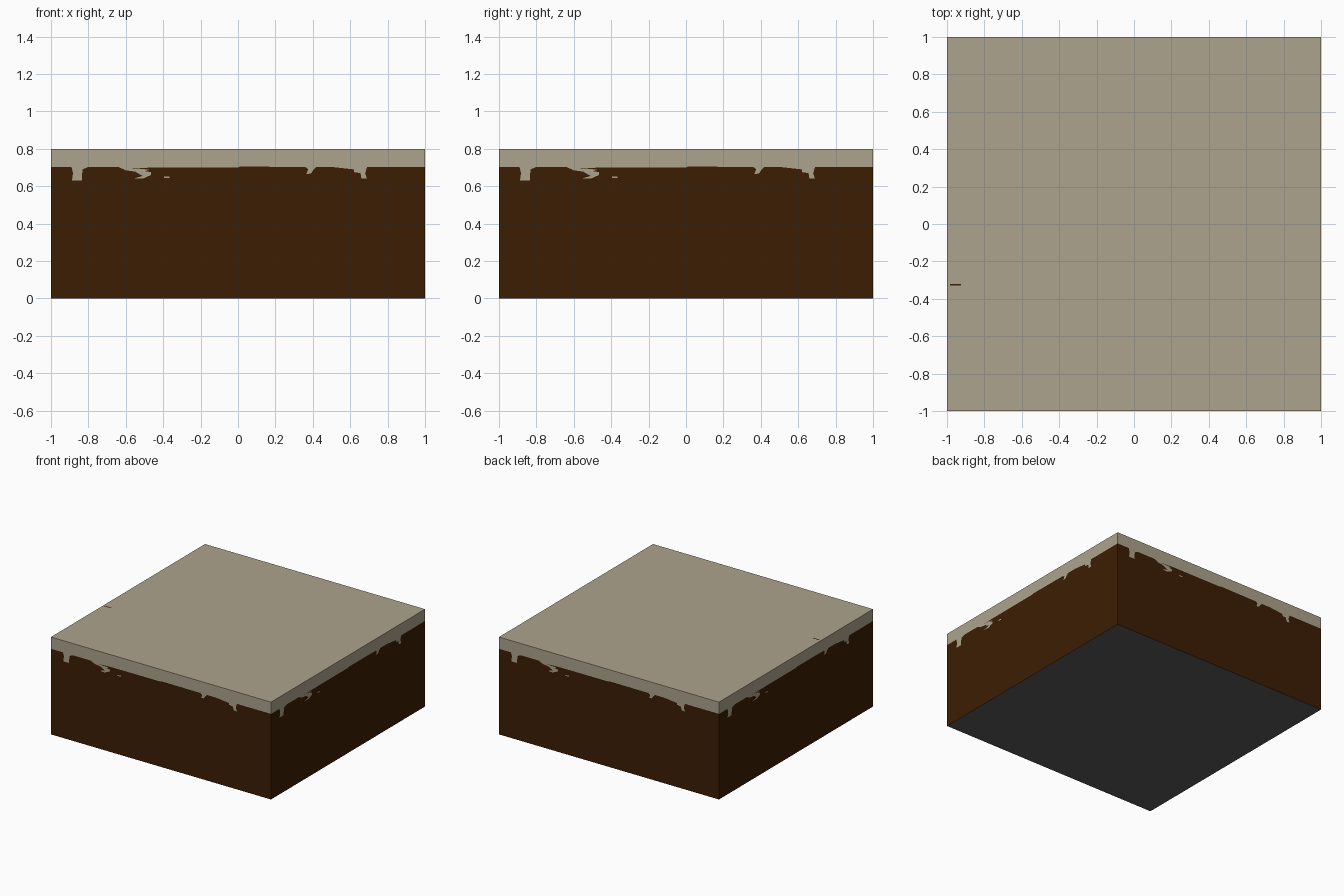
import bpy, bmesh, math
from mathutils import Matrix, Vector

if "Cube" in bpy.data.objects:
    bpy.data.objects.remove(bpy.data.objects["Cube"])

H = 0.8


def material(name, rgb):
    m = bpy.data.materials.new(name)
    m.diffuse_color = (*rgb, 1)
    m.use_nodes = True
    m.node_tree.nodes["Principled BSDF"].inputs["Base Color"].default_value = m.diffuse_color
    return m


TAN = material("pale tan", (0.423, 0.371, 0.270))
BROWN = material("dark brown", (0.046, 0.0125, 0.0012))
GREY = material("charcoal", (0.105, 0.105, 0.105))

# Ragged lower edge of the pale layer, left to right (x, z), same on all four sides
EDGE = [(-1, .703), (-.89, .703), (-.882, .67), (-.888, .63), (-.835, .63),
        (-.835, .655), (-.83, .69), (-.80, .703), (-.64, .703), (-.60, .685), (-.55, .678),
        (-.51, .655), (-.56, .64), (-.51, .64), (-.465, .66), (-.465, .675), (-.495, .68),
        (-.475, .69), (-.57, .693), (-.48, .699), (0, .70), (.01, .705), (.36, .703),
        (.375, .69), (.365, .665), (.39, .668), (.405, .69), (.42, .703), (.50, .703),
        (.62, .69), (.62, .675), (.655, .67), (.66, .64), (.69, .64), (.68, .67),
        (.69, .703), (1, .703)]


def finish(name, bm, mat):
    bmesh.ops.remove_doubles(bm, verts=bm.verts, dist=1e-4)
    bmesh.ops.triangulate(bm, faces=[f for f in bm.faces if len(f.verts) > 4],
                          ngon_method='EAR_CLIP')
    me = bpy.data.meshes.new(name)
    bm.to_mesh(me)
    bm.free()
    me.materials.append(mat)
    ob = bpy.data.objects.new(name, me)
    bpy.context.collection.objects.link(ob)


def face(bm, pts, turn=0):
    rot = Matrix.Rotation(turn * math.pi / 2, 3, 'Z')
    bm.faces.new([bm.verts.new(rot @ Vector(p)) for p in pts])


def panels(bm, outline, y=-1):
    # one flat side panel, repeated around the block
    for k in range(4):
        face(bm, [(x, y, z) for x, z in outline], k)


def rectangle(bm, x0, x1, y0, y1, z, up=True):
    pts = [(x0, y0, z), (x1, y0, z), (x1, y1, z), (x0, y1, z)]
    face(bm, pts if up else pts[::-1])


# Pale top layer with dripping rim
bm = bmesh.new()
rectangle(bm, -1, 1, -1, 1, H)
panels(bm, EDGE + [(1, H), (-1, H)])
finish("top_layer", bm, TAN)

# Brown earth sides
bm = bmesh.new()
panels(bm, [(-1, 0), (1, 0)] + EDGE[::-1])
finish("earth_sides", bm, BROWN)

# Charcoal underside
bm = bmesh.new()
rectangle(bm, -1, 1, -1, 1, 0, False)
finish("underside", bm, GREY)

# Small pale flecks on the sides
bm = bmesh.new()
panels(bm, [(-.395, .644), (-.365, .644), (-.365, .652), (-.395, .652)], -1.0008)
finish("side_flecks", bm, TAN)

# Small brown fleck on the top
bm = bmesh.new()
rectangle(bm, -.985, -.925, -.33, -.32, H + .0008)
finish("top_fleck", bm, BROWN)
